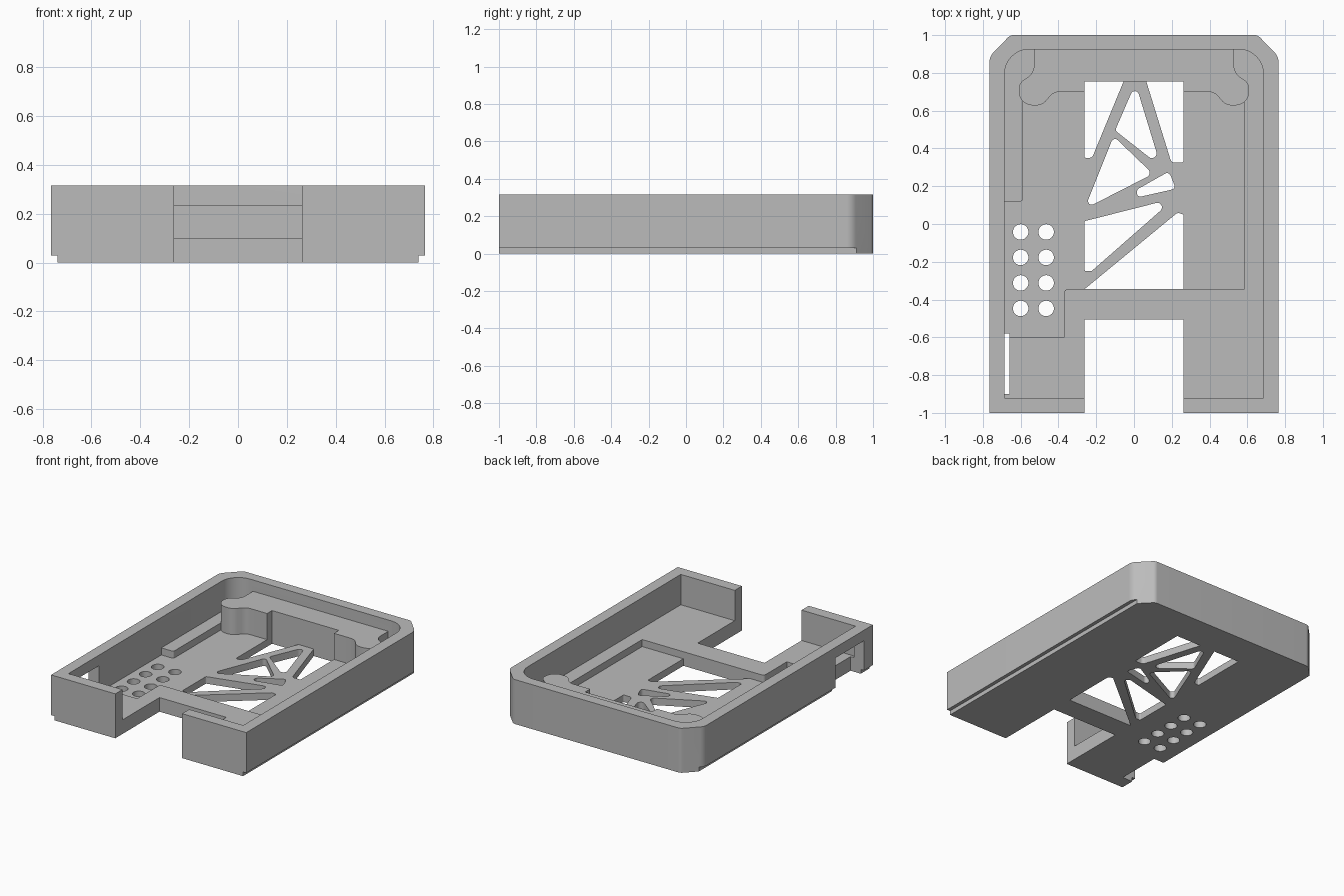
import bpy, bmesh, math
from mathutils import Vector

default = bpy.data.objects.get("Cube")
if default:
    bpy.data.objects.remove(default, do_unlink=True)

grey = bpy.data.materials.new("plain grey")
grey.use_nodes = True
COLOUR = (0.5, 0.5, 0.5, 1)
grey.diffuse_color = COLOUR
grey.node_tree.nodes["Principled BSDF"].inputs["Base Color"].default_value = COLOUR


def rounded(corners, steps=8):
    """Outline from (x, y) or (x, y, radius) corners."""
    pts = []
    for i, corner in enumerate(corners):
        p = Vector(corner[:2])
        r = corner[2] if len(corner) > 2 else 0
        if not r:
            pts.append(p)
            continue
        u = (Vector(corners[i - 1][:2]) - p).normalized()
        v = (Vector(corners[(i + 1) % len(corners)][:2]) - p).normalized()
        half = u.angle(v) / 2
        centre = p + (u + v).normalized() * (r / math.sin(half))
        reach = r / math.tan(half)
        a, b = p + u * reach - centre, p + v * reach - centre
        for k in range(steps + 1):
            # even angular steps along the fillet
            s = k / steps
            sweep = math.pi - 2 * half
            w = a * math.sin((1 - s) * sweep) + b * math.sin(s * sweep)
            pts.append(centre + w / math.sin(sweep) if sweep < math.pi * 0.99 else centre + w)
    return pts


def prism(name, corners, z0, z1):
    bm = bmesh.new()
    face = bm.faces.new([bm.verts.new((p.x, p.y, z0)) for p in rounded(corners)])
    out = bmesh.ops.extrude_face_region(bm, geom=[face])
    top = [g for g in out["geom"] if isinstance(g, bmesh.types.BMVert)]
    bmesh.ops.translate(bm, verts=top, vec=(0, 0, z1 - z0))
    bmesh.ops.recalc_face_normals(bm, faces=bm.faces)
    mesh = bpy.data.meshes.new(name)
    bm.to_mesh(mesh)
    bm.free()
    mesh.materials.append(grey)
    obj = bpy.data.objects.new(name, mesh)
    bpy.context.collection.objects.link(obj)
    return obj


def rect(x0, x1, y0, y1):
    return [(x0, y0), (x1, y0), (x1, y1), (x0, y1)]


def mirrored(half):
    """Close a left-hand outline with its mirror image."""
    return half + [(-c[0], *c[1:]) for c in reversed(half)]


HEIGHT, FLOOR, POCKET, LEDGE = 0.315, 0.1, 0.05, 0.235
WIN = 0.262
helpers = []

# Outer block with chamfered back corners
tray = prism("tray", mirrored([(-0.765, -1), (-0.765, 0.887, 0.07), (-0.655, 1, 0.04)]), 0, HEIGHT)


def combine(name, corners, z0, z1, operation="DIFFERENCE"):
    tool = prism(name, corners, z0, z1)
    tool.hide_render = True
    mod = tray.modifiers.new(name, "BOOLEAN")
    mod.operation = operation
    mod.solver = "EXACT"
    mod.object = tool
    helpers.append(tool)


# Stepped lower edge on both sides
for side in (-1, 1):
    combine("side_step", rect(*sorted((side * 0.74, side * 0.9)), -1.1, 0.92), -0.1, 0.03)

# Main cavity, and the shallow pocket in its floor
combine("cavity", mirrored([(-0.685, -0.92), (-0.685, 0.925, 0.13)]), FLOOR, 0.5)
combine("pocket", [(-0.59, 0.755), (-0.59, 0.12, 0.01), (-0.685, 0.12), (-0.685, -0.6),
                   (-0.37, -0.6), (-0.37, -0.345, 0.02), (0.585, -0.345), (0.585, 0.755)],
        POCKET, 0.2)

# Raised back ledge with a rounded lobe at each end
combine("back_ledge", mirrored([(-0.53, 0.96), (-0.53, 0.80, 0.07), (-0.61, 0.745, 0.06),
                                (-0.61, 0.628, 0.074), (-0.485, 0.628, 0.07),
                                (-0.425, 0.70, 0.07), (-WIN, 0.70), (-WIN, 0.755)]),
        0.02, LEDGE, "UNION")

# Front notch, and the opening through the right wall
combine("front_notch", rect(-WIN, WIN, -1.2, -0.505), -0.1, 0.5)
combine("wall_opening", rect(-0.9, -0.66, -0.9, -0.58), -0.1, 0.24)

# Vent holes
for x in (-0.6, -0.465):
    for row in range(4):
        y = -0.042 - 0.135 * row
        ring = [(x + 0.041 * math.cos(a), y + 0.041 * math.sin(a))
                for a in (math.tau * k / 32 for k in range(32))]
        combine("vent_hole", ring, -0.1, 0.5)

# Openings that leave the lattice of struts
openings = [
    [(-WIN, 0.755), (-0.055, 0.755), (-0.222, 0.35, 0.025), (-WIN, 0.35, 0.01)],
    [(0.065, 0.755), (WIN, 0.755), (WIN, 0.325, 0.01), (0.198, 0.325, 0.025)],
    [(0.008, 0.745, 0.022), (-0.1, 0.495, 0.02), (0.142, 0.305, 0.025)],
    [(-0.108, 0.465, 0.02), (0.1, 0.265, 0.025), (-0.262, 0.08, 0.02)],
    [(0.185, 0.278, 0.02), (0.222, 0.187, 0.02), (0.005, 0.138, 0.02), (0.02, 0.185, 0.015)],
    [(-WIN, 0.015, 0.01), (0.215, 0.136, 0.024), (-0.225, -0.25, 0.025), (-WIN, -0.25, 0.01)],
    [(-WIN, -0.345), (0.23, 0.06, 0.02), (WIN, 0.05, 0.01), (WIN, -0.345)],
]
for shape in openings:
    combine("lattice_opening", shape, -0.1, 0.5)

# Bake the cuts and drop the helpers
bpy.context.view_layer.update()
final = bpy.data.meshes.new_from_object(tray.evaluated_get(bpy.context.evaluated_depsgraph_get()))
tray.modifiers.clear()
tray.data = final
for tool in helpers:
    bpy.data.objects.remove(tool, do_unlink=True)
final.materials.clear()
final.materials.append(grey)
for poly in final.polygons:
    poly.material_index = 0

bpy.ops.object.select_all(action="DESELECT")
tray.select_set(True)
bpy.context.view_layer.objects.active = tray
bpy.ops.object.shade_smooth_by_angle(angle=math.radians(30))
